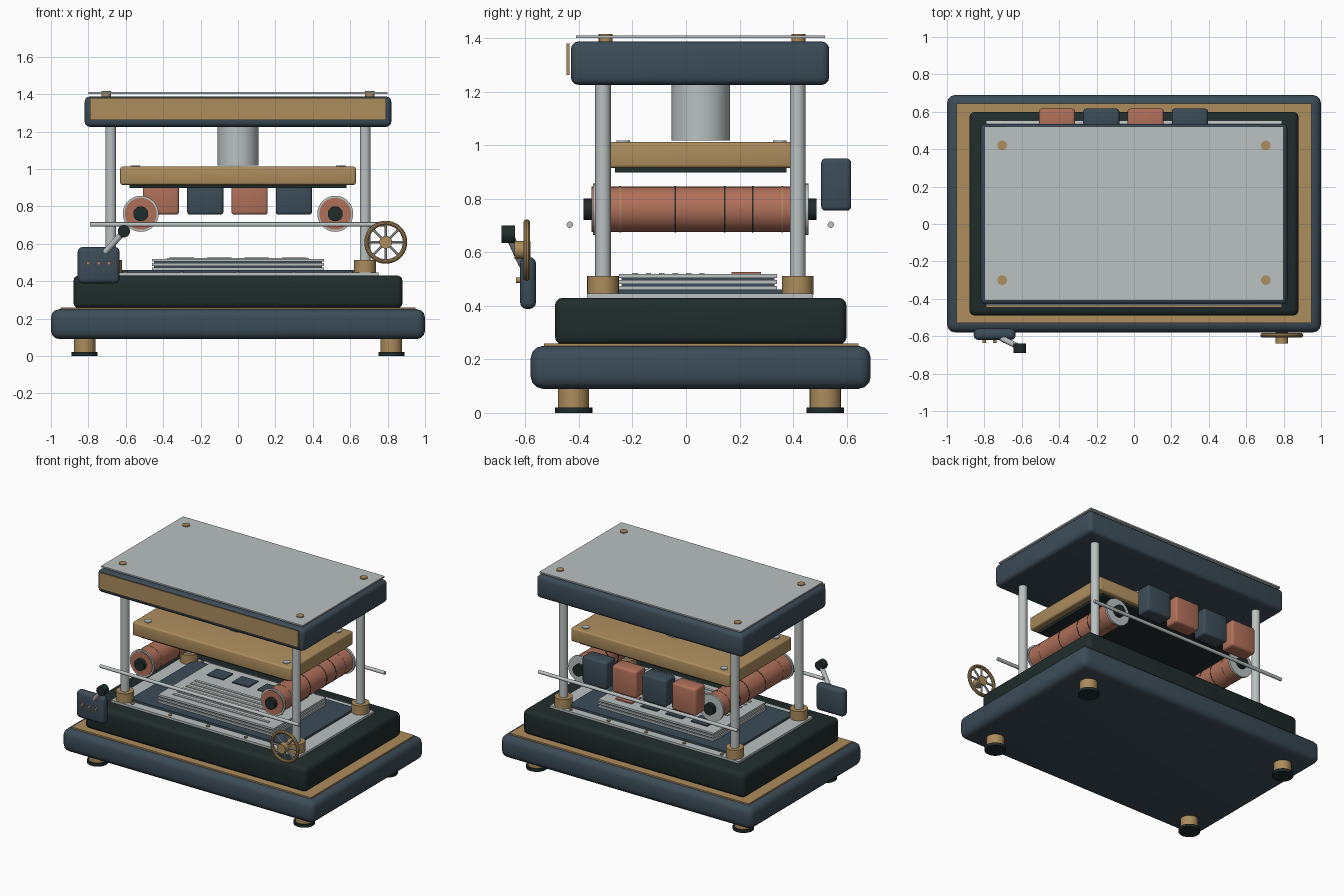
import bpy, bmesh, math
from mathutils import Vector, Matrix

cube = bpy.data.objects.get("Cube")
if cube:
    bpy.data.objects.remove(cube, do_unlink=True)


def material(name, rgb):
    m = bpy.data.materials.new(name)
    m.use_nodes = True
    m.diffuse_color = (*rgb, 1)
    m.node_tree.nodes["Principled BSDF"].inputs["Base Color"].default_value = (*rgb, 1)
    return m


SLATE = material("slate blue paint", (0.045, 0.072, 0.096))
BLACK = material("green black", (0.014, 0.025, 0.024))
COPPER = material("copper", (0.434, 0.162, 0.102))
BRASS = material("brass", (0.413, 0.266, 0.109))
STEEL = material("pale steel", (0.491, 0.539, 0.533))


def finish(name, bm, mat):
    mesh = bpy.data.meshes.new(name)
    bm.to_mesh(mesh)
    bm.free()
    obj = bpy.data.objects.new(name, mesh)
    bpy.context.collection.objects.link(obj)
    mesh.materials.append(mat)
    bpy.ops.object.select_all(action="DESELECT")
    obj.select_set(True)
    bpy.context.view_layer.objects.active = obj
    bpy.ops.object.shade_smooth_by_angle(angle=math.radians(35))
    return obj


def box(name, x, y, z, mat, bevel=0.0):
    """Box given by its (low, high) range on each axis."""
    bm = bmesh.new()
    bmesh.ops.create_cube(bm, size=1)
    for v in bm.verts:
        v.co = [(a + b) / 2 + c * (b - a) for (a, b), c in zip((x, y, z), v.co)]
    if bevel:
        bmesh.ops.bevel(bm, geom=bm.edges[:], offset=bevel, segments=3,
                        profile=0.5, affect="EDGES")
    return finish(name, bm, mat)


def rod(name, start, end, radius, mat, sides=32):
    """Cylinder between two points."""
    a, b = Vector(start), Vector(end)
    turn = (b - a).to_track_quat("Z", "Y").to_matrix().to_4x4()
    bm = bmesh.new()
    bmesh.ops.create_cone(bm, cap_ends=True, segments=sides, radius1=radius,
                          radius2=radius, depth=(b - a).length,
                          matrix=Matrix.Translation((a + b) / 2) @ turn)
    return finish(name, bm, mat)


def ring(name, centre, major, minor, mat, around=40, section=10):
    """Torus standing in the xz plane."""
    bm = bmesh.new()
    loops = []
    for i in range(around):
        t = math.tau * i / around
        loop = []
        for j in range(section):
            p = math.tau * j / section
            r = major + minor * math.cos(p)
            loop.append(bm.verts.new(Vector(centre) + Vector(
                (r * math.cos(t), minor * math.sin(p), r * math.sin(t)))))
        loops.append(loop)
    for i in range(around):
        a, b = loops[i], loops[(i + 1) % around]
        for j in range(section):
            k = (j + 1) % section
            bm.faces.new((a[j], a[k], b[k], b[j]))
    bmesh.ops.recalc_face_normals(bm, faces=bm.faces[:])
    return finish(name, bm, mat)


MID = 0.055  # depth of the machine's centre line

# Base, deck and bed
box("base", (-1, 1), (-0.58, 0.69), (0.09, 0.25), SLATE, 0.045)
box("base_trim", (-0.95, 0.95), (-0.53, 0.645), (0.24, 0.26), BRASS)
box("deck", (-0.88, 0.88), (-0.49, 0.6), (0.255, 0.43), BLACK, 0.03)
box("bed_frame", (-0.75, 0.75), (-0.37, 0.475), (0.42, 0.445), STEEL)
box("bed", (-0.64, 0.64), (-0.31, 0.42), (0.44, 0.46), SLATE)
for x in (-0.6, -0.3, 0, 0.3, 0.6):
    for y in (-0.34, 0.45):
        rod("bed_rivet", (x, y, 0.44), (x, y, 0.452), 0.012, BRASS, 12)

# Feet
for x in (-0.82, 0.82):
    for y in (-0.42, 0.52):
        rod("foot", (x, y, 0.015), (x, y, 0.1), 0.058, BRASS)
        rod("foot_pad", (x, y, 0), (x, y, 0.02), 0.07, BLACK)

# Stacked plates on the bed, with narrow dark gaps between them
for i in range(3):
    z = 0.46 + 0.022 * i
    box("stack_plate", (-0.46, 0.46), (-0.25, 0.34), (z, z + 0.014), STEEL)
    if i < 2:
        box("stack_gap", (-0.45, 0.45), (-0.24, 0.33), (z + 0.013, z + 0.023), SLATE)
for i in range(6):
    y = -0.2 + 0.05 * i
    box("type_strip", (-0.38, 0.38 - 0.08 * (i % 3)), (y, y + 0.02), (0.515, 0.523), STEEL)
for i in range(4):
    x = -0.3 + 0.2 * i
    box("type_block", (x - 0.065, x + 0.065), (0.17, 0.28), (0.517, 0.526),
        COPPER if i == 3 else SLATE)

# Columns with collars
for x in (-0.68, 0.68):
    for y in (-0.31, 0.417):
        rod("column", (x, y, 0.44), (x, y, 1.24), 0.029, STEEL)
        rod("column_collar", (x, y, 0.44), (x, y, 0.512), 0.059, BRASS)

# Head with cover sheet and front panel
box("head", (-0.82, 0.82), (-0.43, 0.535), (1.225, 1.387), SLATE, 0.028)
box("head_panel", (-0.79, 0.79), (-0.446, -0.436), (1.262, 1.38), BRASS)
box("cover_sheet", (-0.8, 0.8), (-0.41, 0.52), (1.4, 1.41), STEEL)
for x in (-0.705, 0.705):
    for y in (-0.3, 0.42):
        rod("cover_screw", (x, y, 1.38), (x, y, 1.416), 0.026, BRASS, 16)

# Ram and platen
rod("ram", (0, MID, 1.018), (0, MID, 1.235), 0.109, STEEL, 48)
box("platen", (-0.63, 0.63), (MID - 0.355, MID + 0.355), (0.915, 1.012), BRASS, 0.012)
box("platen_pad", (-0.58, 0.58), (MID - 0.32, MID + 0.32), (0.897, 0.918), BLACK)
for x in (-0.55, 0.55):
    for y in (-0.235, 0.35):
        rod("platen_screw", (x, y, 1), (x, y, 1.018), 0.025, STEEL, 16)

# Ink rollers
for x in (-0.52, 0.52):
    def along(name, y0, y1, radius, mat):
        rod(name, (x, y0, 0.76), (x, y1, 0.76), radius, mat, 40)
    along("roller", -0.353, 0.45, 0.085, COPPER)
    along("roller_front_flange", -0.348, -0.336, 0.096, STEEL)
    along("roller_back_flange", 0.443, 0.457, 0.096, STEEL)
    along("roller_shaft", -0.382, 0.487, 0.04, BLACK)
    for y, mat in ((-0.245, BRASS), (-0.04, BLACK), (0.145, BLACK),
                   (0.25, BLACK), (0.36, BRASS)):
        along("roller_band", y - 0.003, y + 0.003, 0.0865, mat)

# Guide rails
for y in (-0.434, 0.541):
    rod("guide_rail", (-0.79, y, 0.703), (0.79, y, 0.703), 0.012, STEEL, 16)

# Ink blocks along the back
for i in range(4):
    x = -0.412 + 0.237 * i
    box("ink_block", (x - 0.097, x + 0.097), (0.505, 0.617), (0.755, 0.95),
        SLATE if i % 2 else COPPER, 0.016)

# Handwheel
wheel = Vector((0.79, -0.595, 0.608))
ring("wheel_rim", wheel, 0.103, 0.012, BRASS)
for i in range(8):
    a = math.tau * i / 8
    out = Vector((math.cos(a), 0, math.sin(a)))
    rod("wheel_spoke", wheel, wheel + out * 0.1, 0.007, STEEL, 10)
rod("wheel_hub", wheel + Vector((0, 0.015, 0)), wheel - Vector((0, 0.045, 0)), 0.034, BRASS)

# Control box with lever
box("control_box", (-0.857, -0.633), (-0.62, -0.56), (0.388, 0.582), SLATE, 0.025)
for x in (-0.8, -0.745, -0.69):
    rod("control_button", (x, -0.61, 0.495), (x, -0.635, 0.495), 0.01, BRASS, 12)
rod("lever", (-0.71, -0.61, 0.555), (-0.61, -0.66, 0.665), 0.016, STEEL, 16)
rod("lever_knob", (-0.61, -0.69, 0.667), (-0.61, -0.638, 0.667), 0.033, BLACK)
